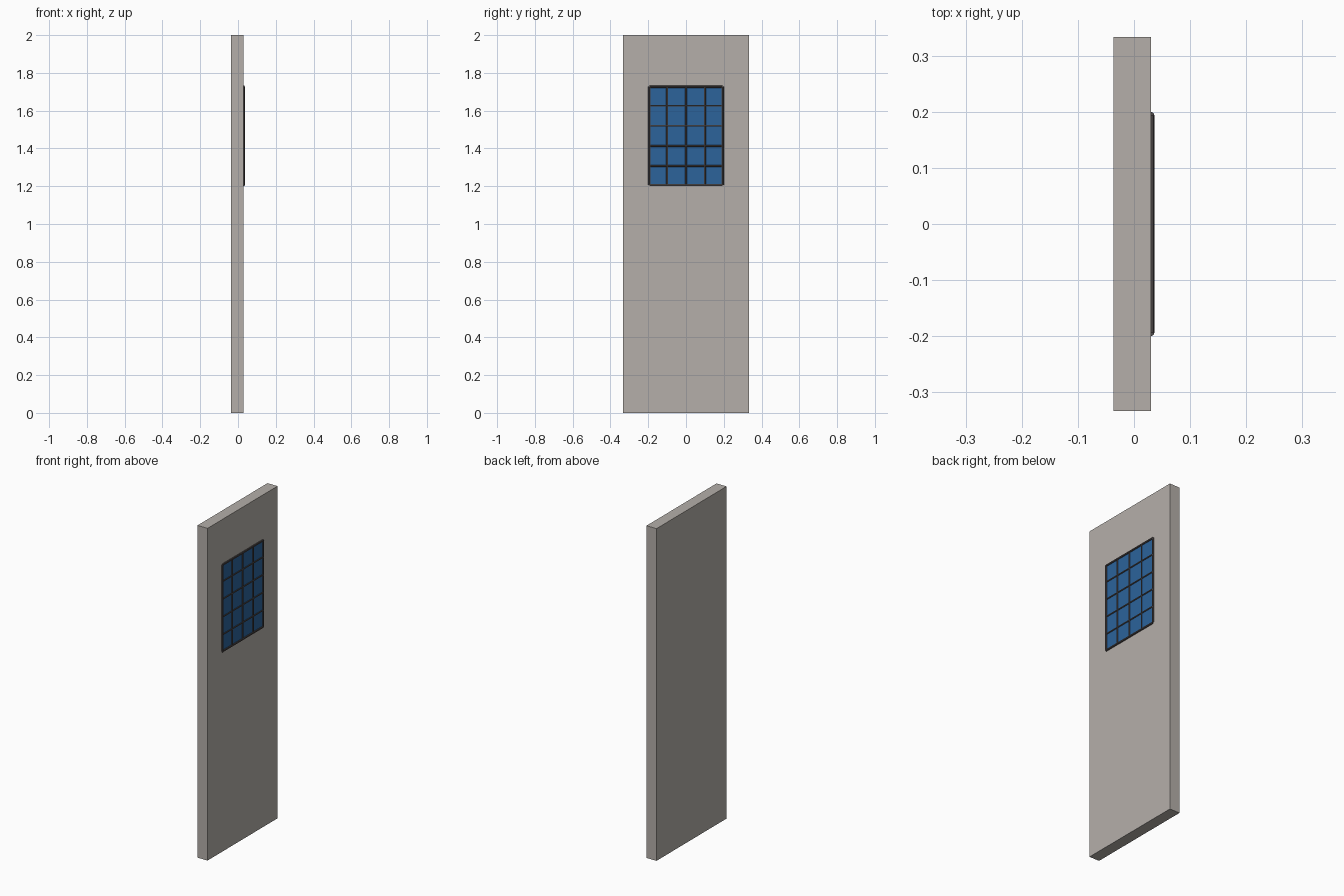
import bpy, math
from mathutils import Vector

if "Cube" in bpy.data.objects:
    bpy.data.objects.remove(bpy.data.objects["Cube"])


def mat(name, rgb):
    m = bpy.data.materials.new(name)
    m.diffuse_color = (*rgb, 1)
    m.use_nodes = True
    m.node_tree.nodes["Principled BSDF"].inputs["Base Color"].default_value = m.diffuse_color
    return m


STONE = mat("warm grey", (0.46, 0.43, 0.40))
IRON = mat("dark iron", (0.075, 0.065, 0.065))
GLASS = mat("blue glass", (0.025, 0.125, 0.33))


def box(name, lo, hi, material):
    lo, hi = Vector(lo), Vector(hi)
    bpy.ops.mesh.primitive_cube_add(size=1, location=(lo + hi) / 2)
    o = bpy.context.object
    o.name = name
    o.scale = hi - lo
    bpy.ops.object.transform_apply(location=False, rotation=False, scale=True)
    o.data.materials.append(material)


def bar(name, a, b, radius):
    """Eight-sided rod between two points."""
    a, b = Vector(a), Vector(b)
    d = b - a
    bpy.ops.mesh.primitive_cylinder_add(vertices=8, radius=radius, depth=d.length, location=(a + b) / 2)
    o = bpy.context.object
    o.name = name
    o.rotation_euler = (0 if abs(d.z) > abs(d.y) else math.pi / 2, 0, 0)
    o.data.materials.append(IRON)


FACE = 0.03                       # front face of the slab
Y, Z0, Z1 = 0.1933, 1.2067, 1.7267  # frame centre lines
R = 0.0066

# door slab and glass
box("door_slab", (-0.0366, -0.333, 0), (FACE, 0.333, 2), STONE)
box("window_glass", (FACE - 0.002, -Y, Z0), (FACE + 0.001, Y, Z1), GLASS)

# outer frame
for s in (-1, 1):
    bar("frame_side", (FACE, s * Y, Z0), (FACE, s * Y, Z1), R)
for z in (Z0, Z1):
    bar("frame_rail", (FACE, -Y, z), (FACE, Y, z), R)

# window bars
for i in (-1, 0, 1):
    bar("upright_bar", (FACE, i * 0.1, Z0), (FACE, i * 0.1, Z1), 0.005)
for i in range(1, 5):
    z = 1.2 + i * 0.5333 / 5
    bar("cross_bar", (FACE, -Y, z), (FACE, Y, z), 0.005)
